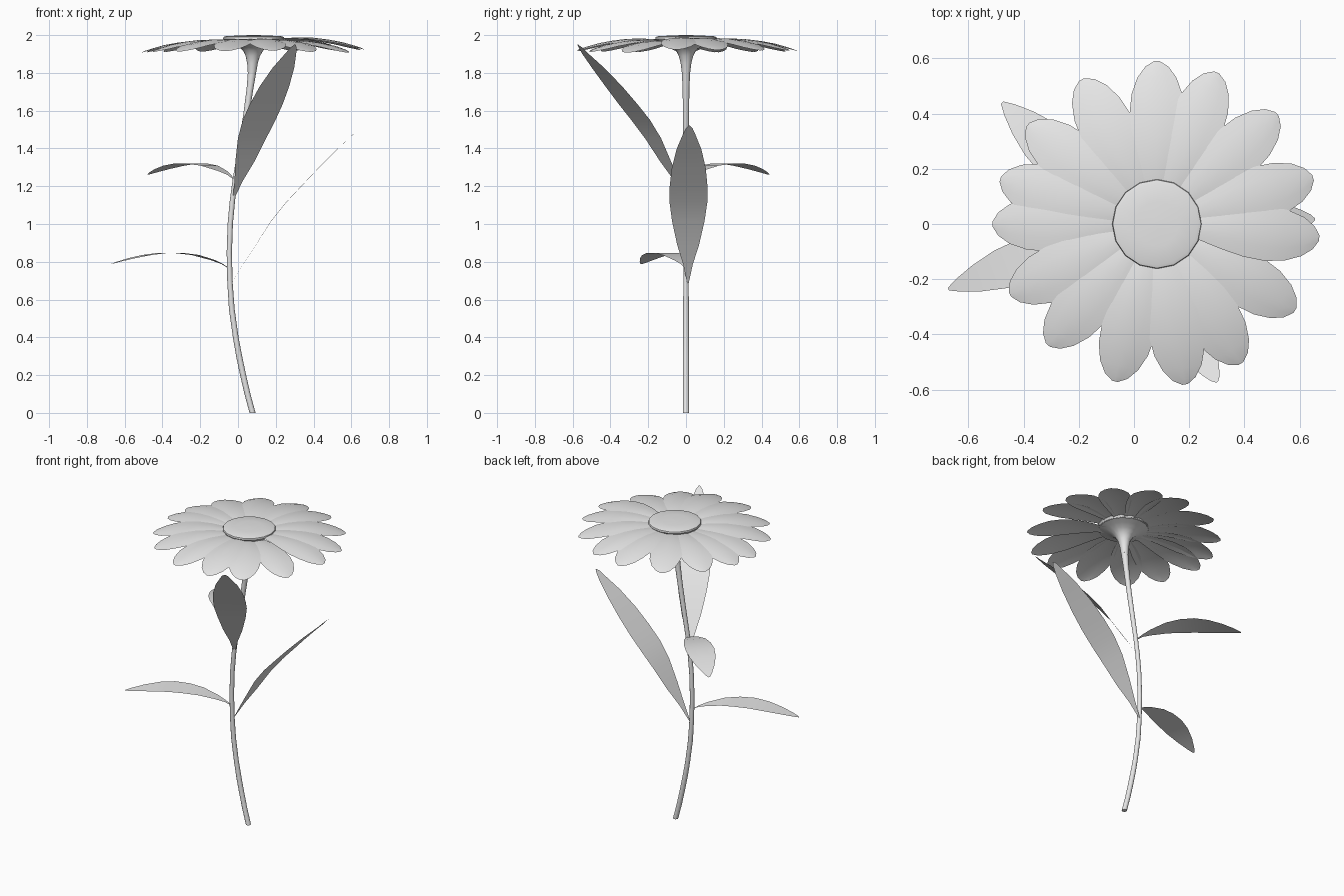
import bpy, bmesh, math
from mathutils import Vector

grey = bpy.data.materials.new("light_grey")
grey.diffuse_color = (0.8, 0.8, 0.8, 1)


def make(name, bm, smooth=True):
    me = bpy.data.meshes.new(name)
    bm.to_mesh(me)
    bm.free()
    me.materials.append(grey)
    ob = bpy.data.objects.new(name, me)
    bpy.context.collection.objects.link(ob)
    if smooth:
        bpy.context.view_layer.objects.active = ob
        ob.select_set(True)
        bpy.ops.object.shade_smooth_by_angle(angle=math.radians(35))
        ob.select_set(False)
    return ob


def loft(name, rings, sides):
    """Horizontal rings (x, y, z, radius), skinned and capped."""
    bm = bmesh.new()
    prev = None
    for x, y, z, r in rings:
        ring = [bm.verts.new((x + r * math.cos(2 * math.pi * i / sides),
                              y + r * math.sin(2 * math.pi * i / sides), z))
                for i in range(sides)]
        if prev:
            for i in range(sides):
                j = (i + 1) % sides
                bm.faces.new((prev[i], prev[j], ring[j], ring[i]))
        else:
            bm.faces.new(ring[::-1])
        prev = ring
    bm.faces.new(prev)
    return make(name, bm)


def blade(name, origin, angle, sections, arch=0.0):
    """Thin leaf or petal: sections of (distance, rise, half width)."""
    out = Vector((math.cos(angle), math.sin(angle), 0))
    side = Vector((-out.y, out.x, 0))
    bm = bmesh.new()
    prev = None
    for d, h, w in sections:
        row = [bm.verts.new(Vector(origin) + out * d + side * (w * s)
                            + Vector((0, 0, h - arch * s * s * w / 0.1)))
               for s in (-1, -0.5, 0, 0.5, 1)]
        if prev:
            for i in range(4):
                bm.faces.new((prev[i], row[i], row[i + 1], prev[i + 1]))
        prev = row
    return make(name, bm)


# Curved stem
stem = [(0.077, 0.0, 0.016), (0.05, 0.1, 0.016), (0.027, 0.2, 0.016),
        (0.006, 0.3, 0.016), (-0.012, 0.4, 0.015), (-0.033, 0.55, 0.015),
        (-0.043, 0.7, 0.014), (-0.046, 0.85, 0.014), (-0.041, 1.0, 0.014),
        (-0.029, 1.13, 0.014), (-0.012, 1.25, 0.014), (0.014, 1.4, 0.015),
        (0.044, 1.58, 0.016), (0.064, 1.72, 0.018), (0.074, 1.8, 0.022)]
loft("stem", [(x, 0, z, r) for x, z, r in stem], 12)

# Trumpet-shaped base under the flower head
cup = [(1.8, 0.022), (1.85, 0.028), (1.89, 0.038), (1.92, 0.055),
       (1.94, 0.08), (1.955, 0.115), (1.967, 0.155)]
loft("flower_base", [(0.074 + 0.05 * (z - 1.8), 0, z, r) for z, r in cup], 16)

# Low domed centre
disc = [(1.965, 0.152), (1.98, 0.162), (1.99, 0.16), (1.994, 0.148),
        (1.998, 0.08), (2.0, 0.015)]
loft("flower_centre", [(0.083, 0, z, r) for z, r in disc], 16)

# Petals: (angle, overlap layer, length)
petals = [(90, 4, .59), (68.5, 5, .59), (42.5, 6, .59), (16.5, 7, .59),
          (-5, 8, .59), (-32, 0, .59), (-59, 2, .59), (-80, 5, .59),
          (-105, 4, .59), (-132, 3, .59), (-154.5, 2, .59), (180, 0, .595),
          (164, 1, .59), (142.5, 2, .59), (117.5, 3, .59)]
shape = [(0.08, 1.955, 0.03), (0.16, 1.968, 0.045), (0.24, 1.972, 0.07),
         (0.32, 1.97, 0.09), (0.40, 1.96, 0.099), (0.47, 1.947, 0.092),
         (0.53, 1.93, 0.071), (0.57, 1.917, 0.042), (0.59, 1.908, 0.01)]
for n, (deg, layer, length) in enumerate(petals):
    k = length / 0.59
    blade(f"petal_{n + 1}", (0.083, 0, 0.002 * layer), math.radians(deg),
          [(d * k, h, w) for d, h, w in shape], 0.01)

# Two tall upright leaves
tall = [(0, 0, 0.004), (0.06, 0.1, 0.025), (0.13, 0.205, 0.058),
        (0.21, 0.33, 0.086), (0.29, 0.43, 0.1), (0.37, 0.515, 0.1),
        (0.46, 0.61, 0.09), (0.56, 0.71, 0.066), (0.64, 0.785, 0.035),
        (0.675, 0.822, 0.018), (0.69, 0.836, 0.004)]
blade("tall_leaf_right", (-0.035, 0.01, 0.685), 0.01, tall)
blade("tall_leaf_front", (-0.025, 0, 1.13), math.atan2(-0.57, 0.325),
      [(d * 0.955, h * 0.98, w) for d, h, w in tall])

# Two low drooping leaves
low = [(0, 0, 0.004), (0.04, 0.025, 0.015), (0.09, 0.045, 0.035),
       (0.19, 0.073, 0.066), (0.28, 0.083, 0.083), (0.37, 0.084, 0.088),
       (0.46, 0.073, 0.08), (0.55, 0.055, 0.056), (0.62, 0.037, 0.028),
       (0.66, 0.025, 0.006)]
blade("low_leaf_left", (-0.045, 0, 0.763), math.atan2(-0.235, -0.625),
      [(d * 1.015, h, w * 0.9) for d, h, w in low])
blade("low_leaf_back", (-0.02, 0, 1.236), math.atan2(0.44, -0.458),
      [(d * 0.962, h, w) for d, h, w in low])
